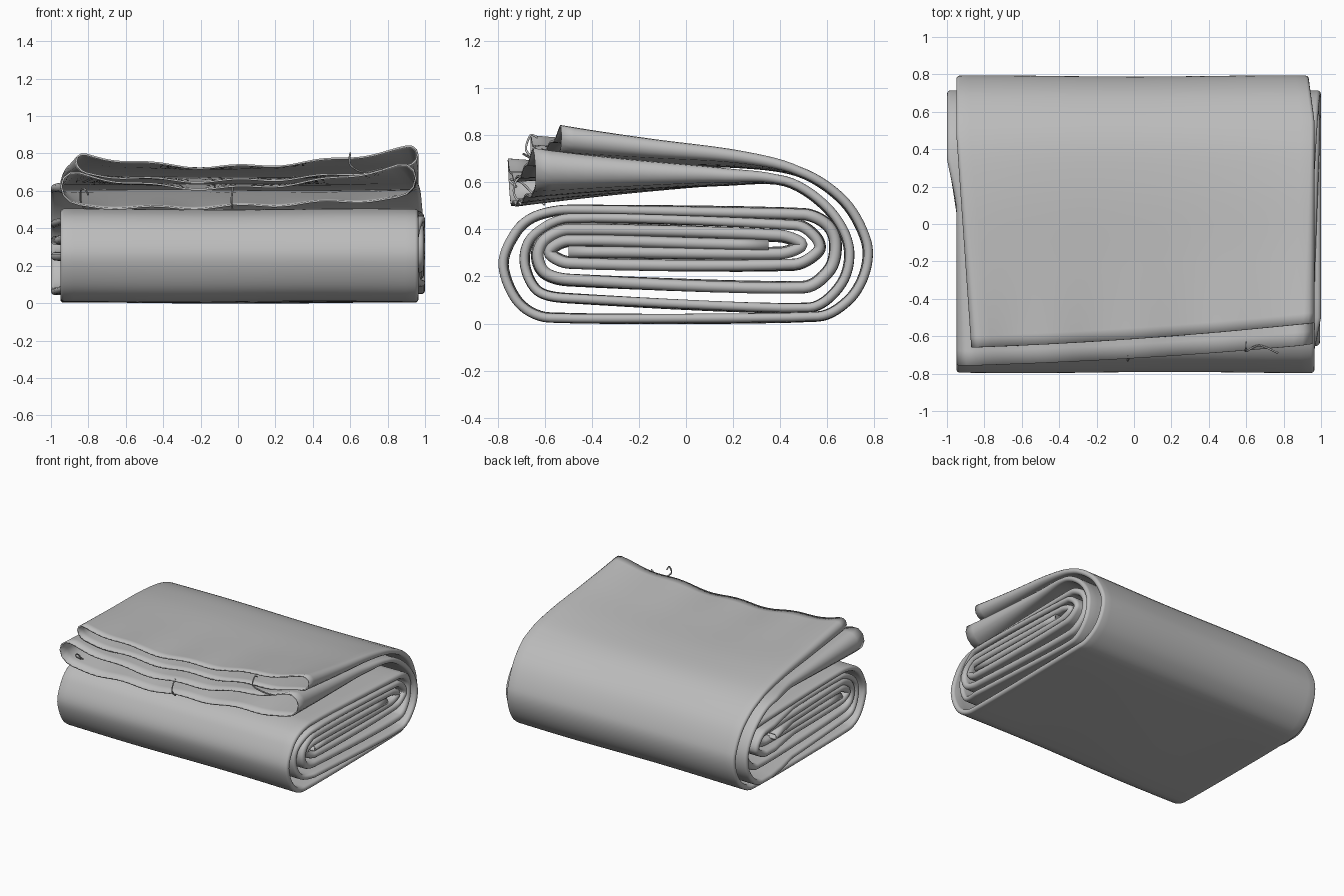
import bpy, bmesh
from math import sin, cos, pi
from mathutils import Vector

cube = bpy.data.objects.get("Cube")
if cube:
    bpy.data.objects.remove(cube, do_unlink=True)

grey = bpy.data.materials.new("grey cloth")
grey.use_nodes = True
grey.diffuse_color = (0.5, 0.5, 0.5, 1)
grey.node_tree.nodes["Principled BSDF"].inputs["Base Color"].default_value = (0.5, 0.5, 0.5, 1)


def ramp(value, start, end):
    """Straight blend from 0 at start to 1 at end."""
    return min(1, max(0, (value - start) / (end - start)))


def spline(pts, steps):
    """Smooth path through the given points."""
    p = [Vector(q) for q in pts]
    p = [2 * p[0] - p[1]] + p + [2 * p[-1] - p[-2]]
    out = []
    for a, b, c, d in zip(p, p[1:], p[2:], p[3:]):
        m, n = (c - a) / 2, (d - b) / 2
        # Shorten tangents so long runs do not overshoot at tight turns
        reach = (c - b).length
        m = m.normalized() * min(m.length, reach)
        n = n.normalized() * min(n.length, reach)
        for i in range(steps):
            t = i / steps
            out.append(b * (2*t**3 - 3*t*t + 1) + m * (t**3 - 2*t*t + t)
                       + c * (3*t*t - 2*t**3) + n * (t**3 - t*t))
    return out + [p[-2]]


def section(width, r):
    """Flattened loop as (x, side) pairs, side from -1 to 1."""
    flat, arc = 36, 6
    half = [((width - r) * (2 * i / flat - 1), 1) for i in range(flat + 1)]
    half += [(width - r + r * sin(pi * i / arc), cos(pi * i / arc)) for i in range(1, arc)]
    return half + [(-x, -v) for x, v in half]


def rolled_bag(name, path, mouth, thin, spread, lift, tilt, skew, reach):
    """Flattened cloth tube, open at the front, swept along a rolled path."""
    line = spline(path, 7)
    bm = bmesh.new()
    rings, s = [], 0.0
    for i, p in enumerate(line):
        before, after = line[max(i - 1, 0)], line[min(i + 1, len(line) - 1)]
        s += (p - before).length
        tangent = (after - before).normalized()
        normal = Vector((-tangent.y, tangent.x))
        fade = 1 - ramp(s, 0, 1.1)
        h = thin + (mouth - thin) * fade + 0.005 * ramp(s, 4, 5)
        low, high = reach(s, p.x, fade)
        ring = []
        for u, v in section((high - low) / 2, h * (1 + spread * fade)):
            x = u + (high + low) / 2
            n = v * h * (1 + spread * fade * x * x) + 0.003 * sin(4 * x + 3 * s)
            y = p.x + normal.x * n + (skew + 0.02 * x) * x * fade
            z = p.y + normal.y * n + fade * (lift * x * x + tilt * x)
            z += 0.009 * cos(14 * x) * fade ** 4
            ring.append(bm.verts.new((x, y, z)))
        rings.append(ring)
    for a, b in zip(rings, rings[1:]):
        for j in range(len(a)):
            k = (j + 1) % len(a)
            bm.faces.new((a[j], a[k], b[k], b[j]))
    mesh = bpy.data.meshes.new(name)
    bm.to_mesh(mesh)
    bm.free()
    obj = bpy.data.objects.new(name, mesh)
    bpy.context.collection.objects.link(obj)
    mesh.materials.append(grey)
    solid = obj.modifiers.new("cloth thickness", "SOLIDIFY")
    solid.thickness = 0.01
    solid.offset = 0
    bpy.ops.object.select_all(action="DESELECT")
    obj.select_set(True)
    bpy.context.view_layer.objects.active = obj
    bpy.ops.object.shade_smooth_by_angle(angle=0.8)


def outer_reach(s, y, fade):
    """Left and right hems: the flap narrows on one side, the core sticks out."""
    return (-0.945 + 0.08 * fade,
            0.96 + 0.03 * ramp(s, 4, 4.8) - 0.03 * ramp(y, 0.55, 0.77))


def inner_reach(s, y, fade):
    """Left and right hems: slips sideways at the back of the roll."""
    slip = ramp(s, 0.8, 1.6)
    return (-0.945 - 0.05 * ramp(y, 0.1, 0.35) * ramp(s, 0.4, 1),
            0.95 + 0.045 * slip * ramp(y, -0.72, -0.5))


def cord(name, pts):
    """Thin loose string."""
    curve = bpy.data.curves.new(name, "CURVE")
    curve.dimensions = "3D"
    curve.bevel_depth = 0.005
    curve.bevel_resolution = 1
    line = spline(pts, 6)
    poly = curve.splines.new("POLY")
    poly.points.add(len(line) - 1)
    for point, co in zip(poly.points, line):
        point.co = (*co, 1)
    curve.materials.append(grey)
    bpy.context.collection.objects.link(bpy.data.objects.new(name, curve))


# Outer layer: top flap, round the back, under, and into the roll
outer = [(-.615, .692), (-.2, .69), (.2, .685), (.48, .645), (.67, .52), (.765, .35),
         (.76, .22), (.69, .1), (.56, .03), (-.58, .026), (-.71, .09), (-.775, .25),
         (-.72, .39), (-.64, .455), (-.5, .483), (.5, .465), (.6, .42), (.635, .34),
         (.61, .23), (.5, .155), (-.5, .185), (-.6, .215), (-.632, .29), (-.6, .36),
         (-.5, .402), (.4, .372), (.49, .335), (.4, .3), (-.5, .302)]
rolled_bag("outer_cloth_layer", outer, .037, .014, .5, .092, .013, .07, outer_reach)

# Inner layer: wide open mouth at the front, nested inside the outer roll
inner = [(-.715, .567), (-.2, .595), (.15, .61), (.42, .605), (.6, .49), (.69, .33),
         (.66, .17), (.52, .067), (-.5, .108), (-.63, .14), (-.685, .26),
         (-.65, .37), (-.5, .445), (.47, .42), (.55, .37), (.565, .31),
         (.46, .25), (-.5, .26), (-.58, .305), (-.5, .352), (.35, .336)]
rolled_bag("inner_cloth_layer", inner, .05, .014, 1, .08, .025, .06, inner_reach)

# Loose drawstrings at the mouth
cord("front_string", [(-.03, -.70, .63), (-.03, -.725, .6), (-.035, -.73, .55), (-.03, -.70, .505)])
cord("left_string", [(.6, -.63, .79), (.6, -.66, .80), (.6, -.68, .74), (.67, -.65, .70), (.77, -.69, .72)])
cord("right_string", [(-.8, -.72, .58), (-.82, -.75, .61), (-.84, -.70, .6), (-.84, -.64, .54), (-.82, -.6, .505)])
